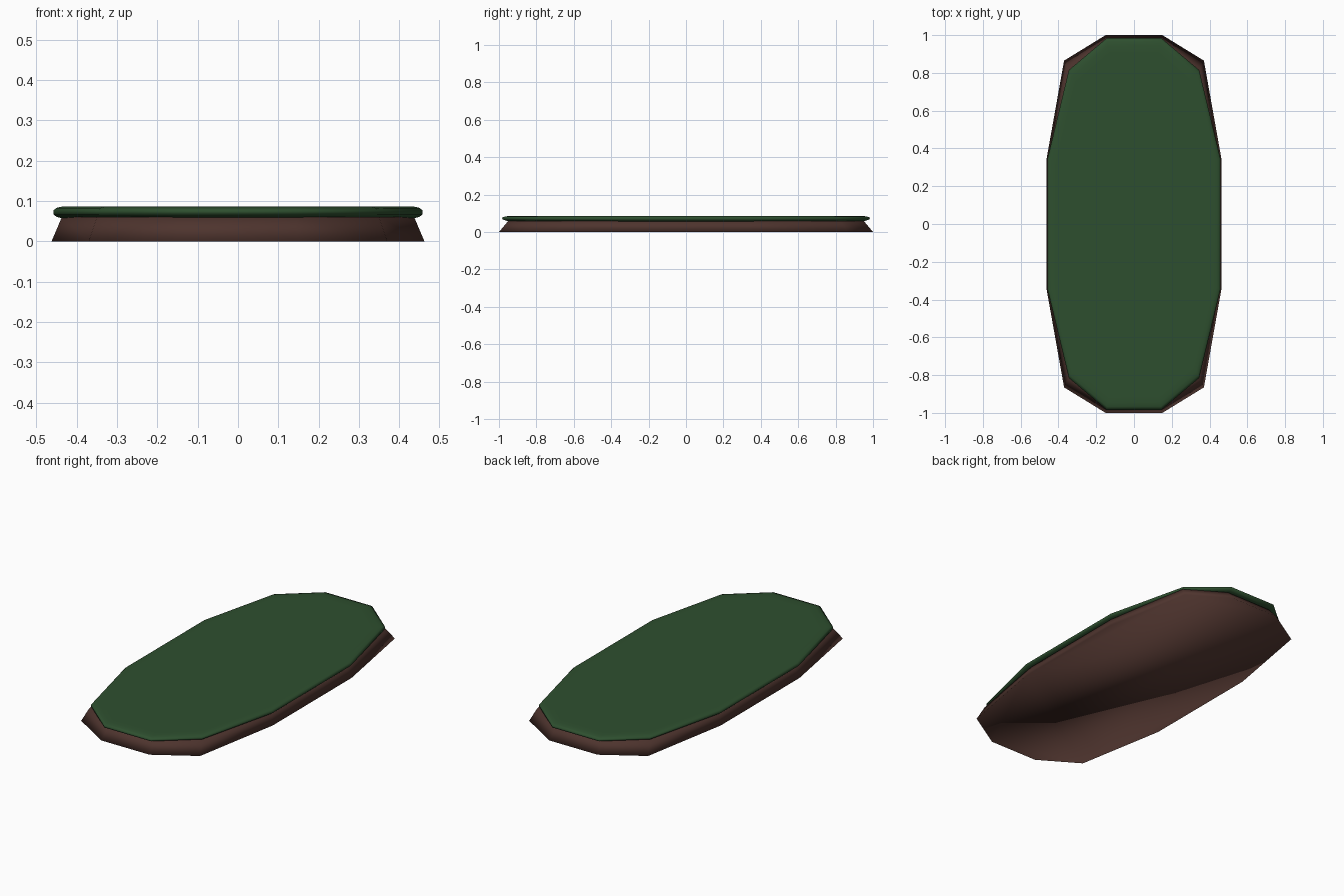
import bpy, bmesh

if "Cube" in bpy.data.objects:
    bpy.data.objects.remove(bpy.data.objects["Cube"])


def material(name, color):
    m = bpy.data.materials.new(name)
    m.diffuse_color = (*color, 1.0)
    m.use_nodes = True
    m.node_tree.nodes["Principled BSDF"].inputs["Base Color"].default_value = m.diffuse_color
    return m


def outline(corners):
    """Mirror three quarter points (end to side) into a 12-sided loop."""
    q = list(corners)
    return ([(x, y) for x, y in q] + [(x, -y) for x, y in reversed(q)] +
            [(-x, -y) for x, y in q] + [(-x, y) for x, y in reversed(q)])


def loft(name, corners, levels, mat):
    """Stack scaled copies of an outline; levels are (z, scale x, scale y)."""
    bm = bmesh.new()
    pts = outline(corners)
    rings = [[bm.verts.new((x * sx, y * sy, z)) for x, y in pts]
             for z, sx, sy in levels]
    n = len(pts)
    for a, b in zip(rings, rings[1:]):
        for i in range(n):
            j = (i + 1) % n
            bm.faces.new((a[i], a[j], b[j], b[i]))
    bm.faces.new(rings[0])
    bm.faces.new(rings[-1])
    bmesh.ops.recalc_face_normals(bm, faces=bm.faces)
    for f in bm.faces:
        f.smooth = True
    me = bpy.data.meshes.new(name)
    bm.to_mesh(me)
    bm.free()
    me.materials.append(mat)
    ob = bpy.data.objects.new(name, me)
    bpy.context.collection.objects.link(ob)
    return ob


brown = material("dark brown soil", (0.076, 0.034, 0.027))
green = material("dark green grass", (0.027, 0.078, 0.028))

# Sloped earth base with a closed flat underside
loft("earth_base", [(0.15, 1.0), (0.37, 0.865), (0.462, 0.35)],
     [(0.0, 1, 1), (0.06, 0.945, 0.95)], brown)

# Thin turf slab with a rounded rim and cut-in corners
loft("grass_top", [(0.145, 0.984), (0.345, 0.815), (0.457, 0.35)],
     [(0.057, 0.955, 0.955), (0.061, 0.985, 0.978), (0.067, 1, 0.997),
      (0.077, 1, 1), (0.083, 0.985, 0.982), (0.086, 0.955, 0.96),
      (0.086, 0.90, 0.92)], green)
